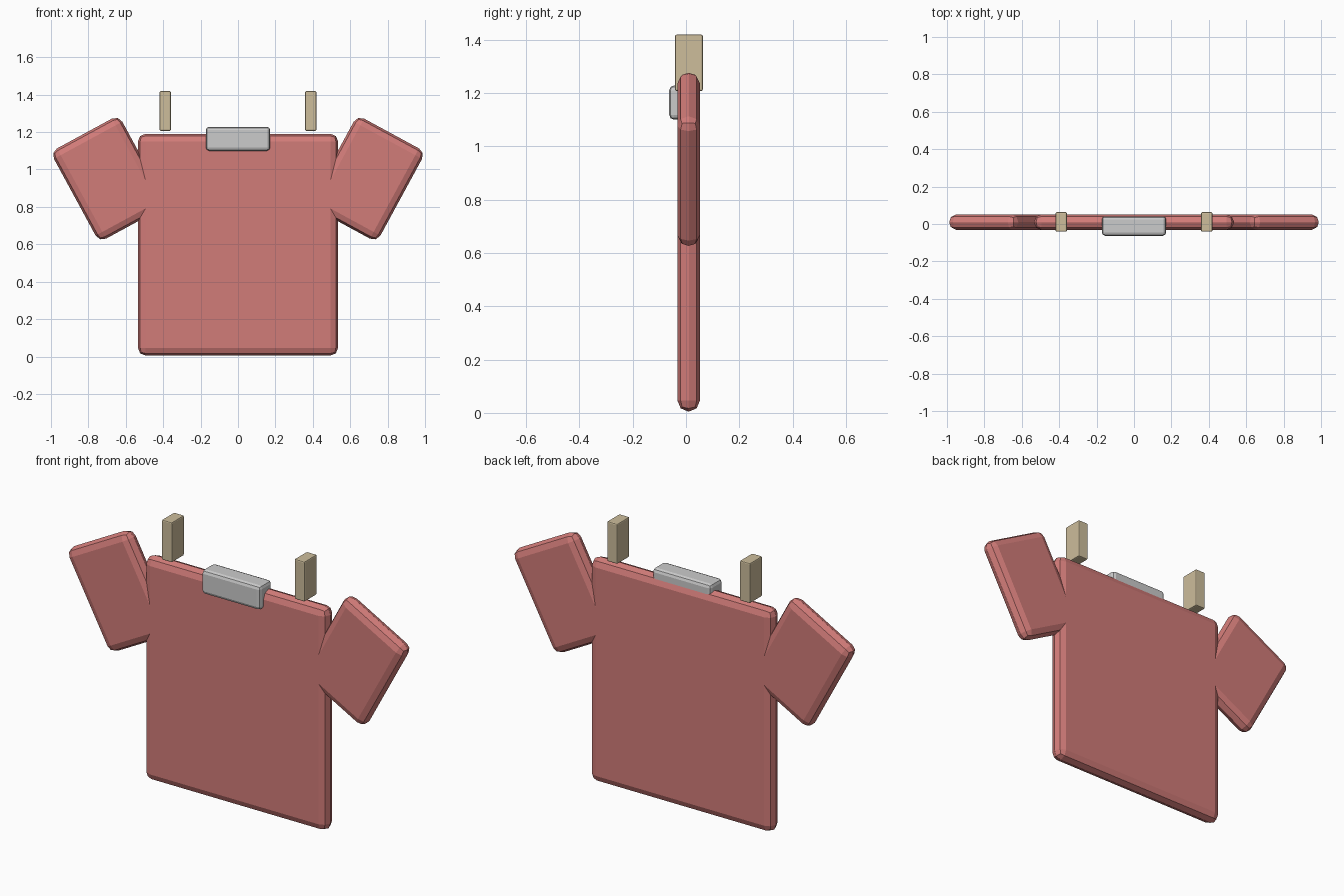
import bpy
from math import radians

if "Cube" in bpy.data.objects:
    bpy.data.objects.remove(bpy.data.objects["Cube"])


def material(name, color):
    mat = bpy.data.materials.new(name)
    mat.diffuse_color = (*color, 1)
    mat.use_nodes = True
    mat.node_tree.nodes["Principled BSDF"].inputs["Base Color"].default_value = mat.diffuse_color
    return mat


def rounded_box(name, center, size, bevel, segments=2, mat=None, tilt=0):
    bpy.ops.mesh.primitive_cube_add(size=1, location=center)
    obj = bpy.context.object
    obj.name = name
    obj.scale = size
    bpy.ops.object.transform_apply(location=False, rotation=False, scale=True)
    obj.rotation_euler.y = radians(tilt)
    mod = obj.modifiers.new("soft_edges", "BEVEL")
    mod.width = bevel
    mod.segments = segments
    mod.limit_method = 'NONE'
    if mat:
        obj.data.materials.append(mat)
    return obj


cloth = material("red_cloth", (0.64, 0.2, 0.19))
wood = material("pale_wood", (0.61, 0.51, 0.33))
depth = 0.084

# Shirt body
rounded_box("shirt_body", (0, 0.01, 0.598), (1.07, depth, 1.186), 0.041, mat=cloth)

# Neck band, set slightly forward
rounded_box("neck_band", (0, -0.011, 1.164), (0.344, 0.104, 0.128), 0.018)

# Sleeves and clothes pegs, one per side
for side, label in ((-1, "left"), (1, "right")):
    rounded_box(f"{label}_sleeve", (side * 0.69, 0.01, 0.951),
                (0.416, depth, 0.549), 0.041, mat=cloth, tilt=side * 28.5)
    rounded_box(f"{label}_peg", (side * 0.389, 0.011, 1.313),
                (0.06, 0.104, 0.212), 0.006, mat=wood)
